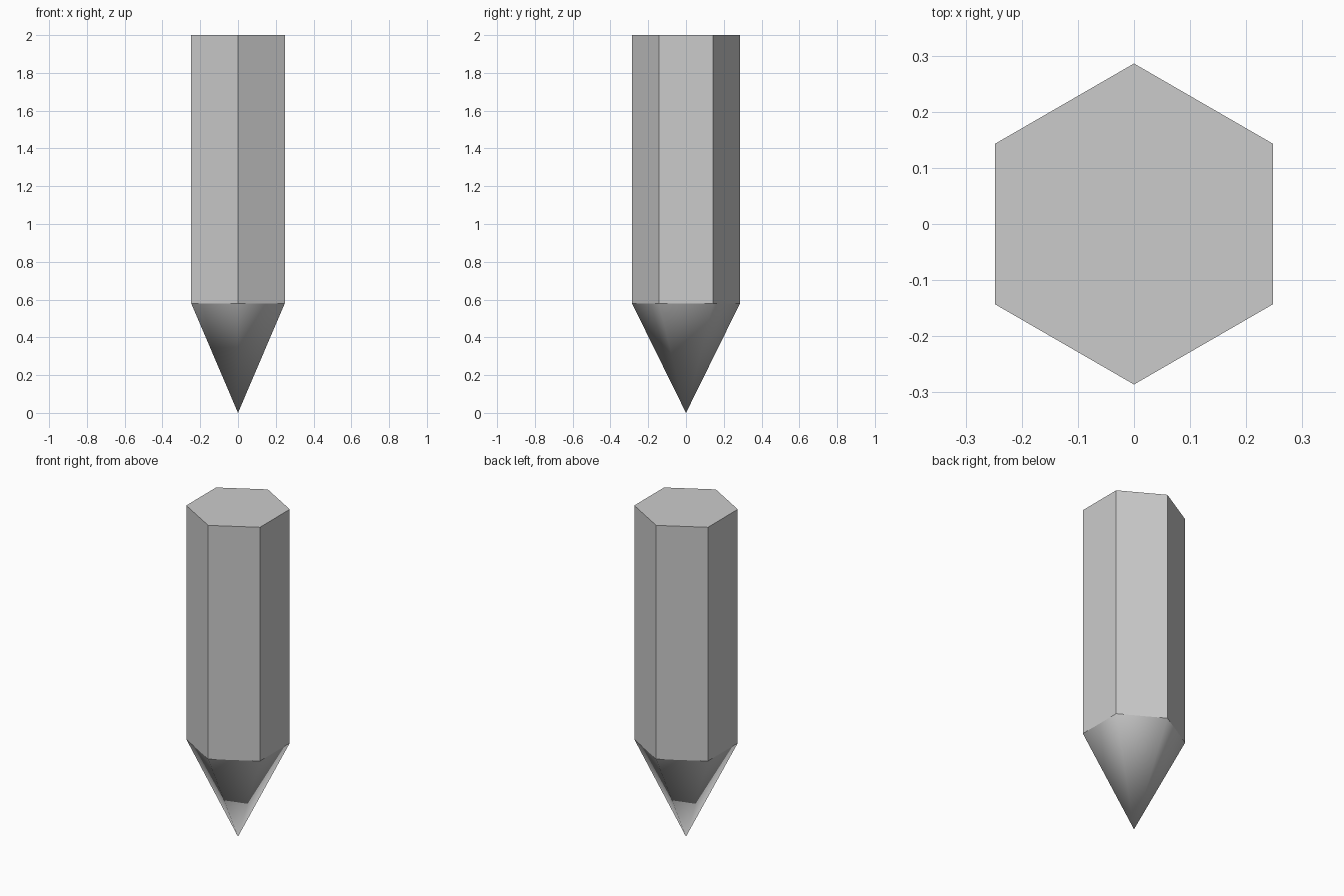
import bpy, bmesh
from math import cos, sin, pi

if "Cube" in bpy.data.objects:
    bpy.data.objects.remove(bpy.data.objects["Cube"])

R, SHOULDER, TOP = 0.286, 0.58, 2.0

bm = bmesh.new()

def hex_ring(z):
    # hexagon with corners on the y axis
    return [bm.verts.new((R * cos(pi / 2 + i * pi / 3), R * sin(pi / 2 + i * pi / 3), z))
            for i in range(6)]

top, low = hex_ring(TOP), hex_ring(SHOULDER)
tip = bm.verts.new((0, 0, 0))

# flat end cap
bm.faces.new(top)
for i in range(6):
    j = (i + 1) % 6
    # flat shaft side
    bm.faces.new((low[i], low[j], top[j], top[i]))
    # smooth sharpened point
    bm.faces.new((low[j], low[i], tip)).smooth = True

# crisp shoulder between shaft and point
for e in bm.edges:
    if all(v in low for v in e.verts):
        e.smooth = False
bmesh.ops.recalc_face_normals(bm, faces=bm.faces)

mesh = bpy.data.meshes.new("hexagonal_pointed_stake")
bm.to_mesh(mesh)
bm.free()
bpy.context.collection.objects.link(bpy.data.objects.new("hexagonal_pointed_stake", mesh))
